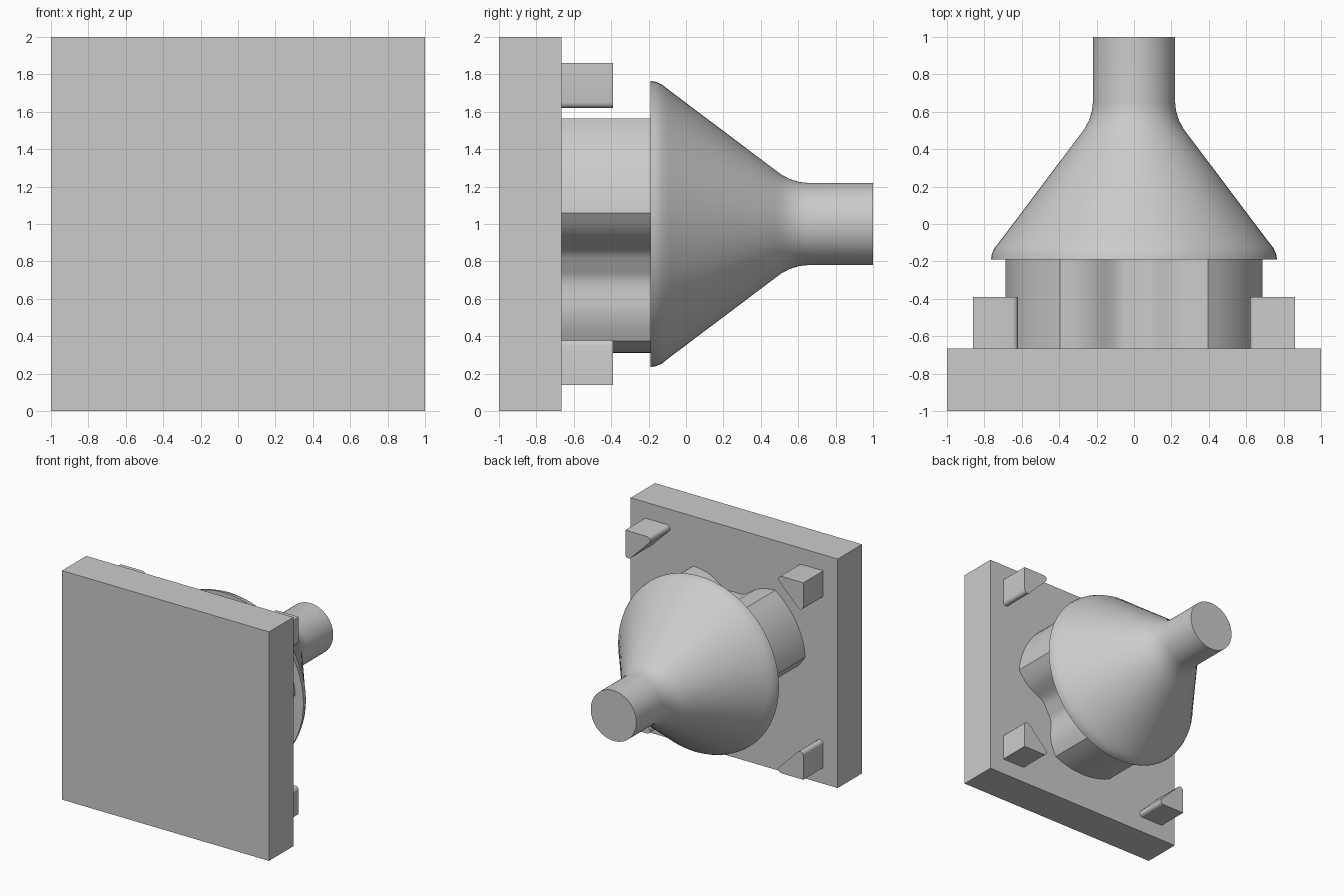
import bpy, bmesh
from math import sin, cos, pi, radians

cube = bpy.data.objects.get("Cube")
if cube:
    bpy.data.objects.remove(cube, do_unlink=True)

grey = bpy.data.materials.new("plain grey")
grey.use_nodes = True
COLOUR = (0.6, 0.6, 0.6, 1)
grey.diffuse_color = COLOUR
grey.node_tree.nodes["Principled BSDF"].inputs["Base Color"].default_value = COLOUR

PLATE_BACK, FLANGE = -0.665, -0.19


def finish(name, bm, angle=None):
    bmesh.ops.recalc_face_normals(bm, faces=bm.faces)
    mesh = bpy.data.meshes.new(name)
    bm.to_mesh(mesh)
    bm.free()
    obj = bpy.data.objects.new(name, mesh)
    bpy.context.collection.objects.link(obj)
    mesh.materials.append(grey)
    if angle:
        bpy.ops.object.select_all(action="DESELECT")
        obj.select_set(True)
        bpy.context.view_layer.objects.active = obj
        bpy.ops.object.shade_smooth_by_angle(angle=radians(angle))
    return obj


def prism(name, outline, y0, y1, angle=None):
    """Extrude an outline of (x, z) points, measured from the centre, along y."""
    bm = bmesh.new()
    face = bm.faces.new([bm.verts.new((x, y0, z + 1)) for x, z in outline])
    ext = bmesh.ops.extrude_face_region(bm, geom=[face])
    verts = [e for e in ext["geom"] if isinstance(e, bmesh.types.BMVert)]
    bmesh.ops.translate(bm, verts=verts, vec=(0, y1 - y0, 0))
    return finish(name, bm, angle)


# Square base plate
prism("base_plate", [(-1, -1), (1, -1), (1, 1), (-1, 1)], -1, PLATE_BACK)

# Three-lobed block: half a lobe as (angle, radius), mirrored and repeated
half = [(a, 0.69) for a in (5, 10, 15, 20, 25)]
half += [(29.5, 0.65), (34, 0.61), (38.5, 0.56), (42, 0.515),
         (46, 0.475), (50, 0.452), (54, 0.445)]
lobe = [(-a, r) for a, r in reversed(half)] + [(0, 0.69)] + half + [(60, 0.445)]
outline = []
for axis in (30, 150, 270):
    outline += [(r * cos(radians(axis + a)), r * sin(radians(axis + a))) for a, r in lobe]
prism("lobed_block", outline, PLATE_BACK, FLANGE, 24)

# Corner pegs: right triangles with rounded tips, long side towards the centre
tip = [(0.65 + 0.03 * cos(radians(a)), 0.83 + 0.03 * sin(radians(a)))
       for a in range(90, 226, 27)]
peg = [(0.86, 0.86)] + tip + [(z, x) for x, z in reversed(tip)]
for side, sx in (("left", 1), ("right", -1)):
    for level, sz in (("upper", 1), ("lower", -1)):
        prism(f"{level}_{side}_peg", [(x * sx, z * sz) for x, z in peg],
              PLATE_BACK, -0.39, 35)

# Flared cone narrowing to a round stem: (radius, y) turned about the y axis
profile = [(0.765, FLANGE), (0.76, -0.16), (0.745, -0.127), (0.715, -0.09),
           (0.29, 0.475), (0.262, 0.513), (0.24, 0.555), (0.225, 0.605),
           (0.22, 0.65), (0.22, 1)]
SIDES = 64
bm = bmesh.new()
rings = [[bm.verts.new((r * cos(2 * pi * i / SIDES), y, 1 + r * sin(2 * pi * i / SIDES)))
          for i in range(SIDES)] for r, y in profile]
for low, high in zip(rings, rings[1:]):
    for i in range(SIDES):
        j = (i + 1) % SIDES
        bm.faces.new((low[i], low[j], high[j], high[i]))
bm.faces.new(rings[0])
bm.faces.new(rings[-1])
finish("cone_and_stem", bm, 35)
